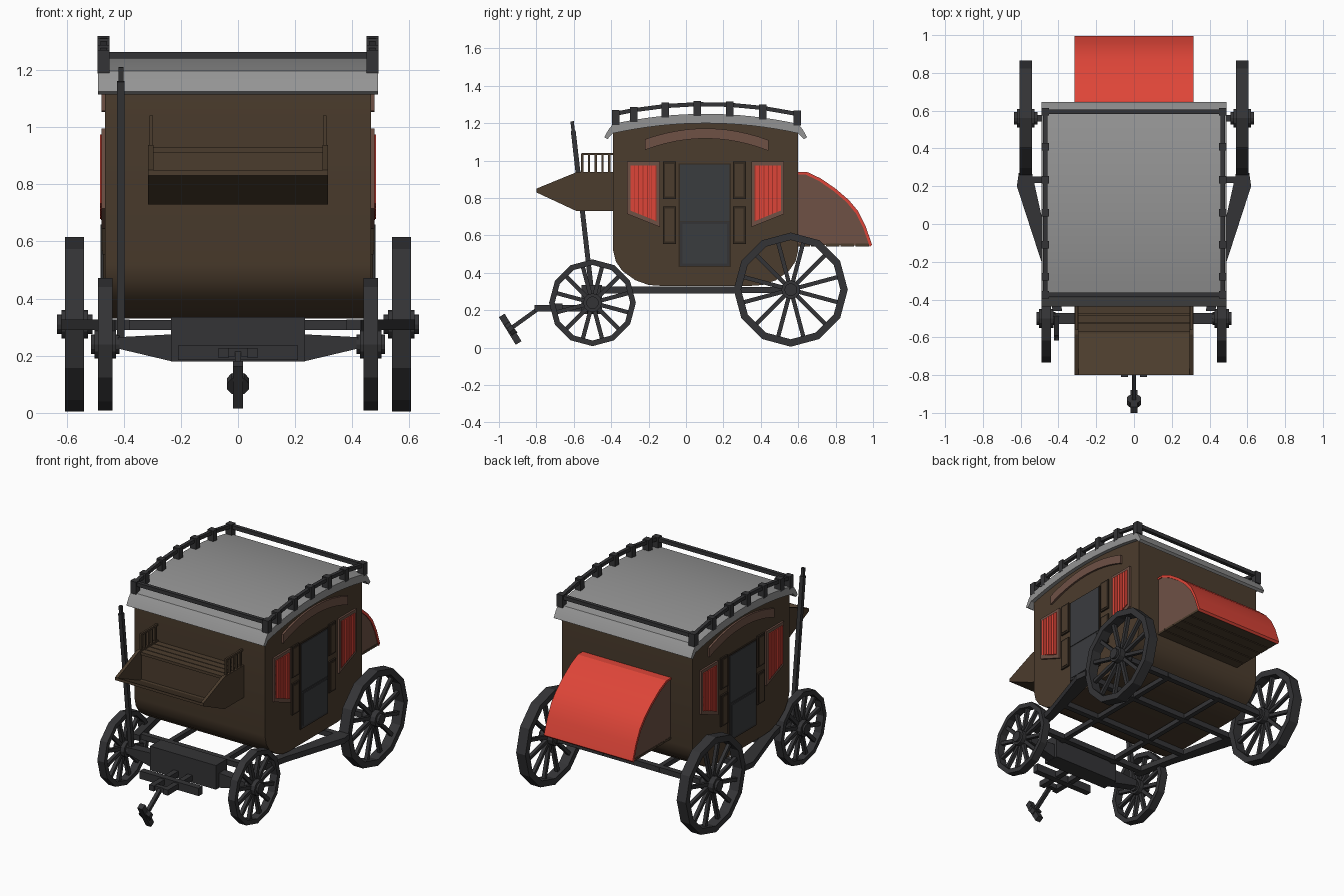
import bpy, bmesh, math
from mathutils import Vector, Matrix

cube = bpy.data.objects.get("Cube")
if cube:
    bpy.data.objects.remove(cube)


def material(name, *rgb):
    col = [((c / 255 + 0.055) / 1.055) ** 2.4 for c in rgb] + [1]
    m = bpy.data.materials.new(name)
    m.use_nodes = True
    m.diffuse_color = col
    m.node_tree.nodes["Principled BSDF"].inputs["Base Color"].default_value = col
    return m


WOOD = material("brown wood", 75, 60, 45)
EDGE = material("dark wood", 50, 40, 31)
TRIM = material("dusty brown", 110, 81, 69)
RED = material("red cloth", 222, 69, 56)
FOLD = material("deep red", 165, 48, 38)
IRON = material("dark iron", 52, 52, 54)
DOOR = material("slate door", 58, 60, 63)
ROOF = material("grey roof", 148, 148, 148)


def finish(name, bm, mat, smooth=False):
    bmesh.ops.recalc_face_normals(bm, faces=bm.faces)
    me = bpy.data.meshes.new(name)
    bm.to_mesh(me)
    bm.free()
    me.materials.append(mat)
    ob = bpy.data.objects.new(name, me)
    bpy.context.collection.objects.link(ob)
    if smooth:
        bpy.ops.object.select_all(action='DESELECT')
        ob.select_set(True)
        bpy.context.view_layer.objects.active = ob
        bpy.ops.object.shade_smooth_by_angle(angle=math.radians(25))
    return ob


def prism(name, pts, a, b, mat, axis="x", smooth=False):
    """Extrude a flat outline along one axis from a to b."""
    place = {"x": lambda u, v: (a, u, v), "y": lambda u, v: (u, a, v),
             "z": lambda u, v: (u, v, a)}[axis]
    bm = bmesh.new()
    face = bm.faces.new([bm.verts.new(place(u, v)) for u, v in pts])
    new = bmesh.ops.extrude_face_region(bm, geom=[face])["geom"]
    step = Vector([(b - a) * (axis == k) for k in "xyz"])
    bmesh.ops.translate(bm, vec=step, verts=[g for g in new if isinstance(g, bmesh.types.BMVert)])
    return finish(name, bm, mat, smooth)


def box(name, x, y, z, mat):
    """Box from (low, high) ranges."""
    return prism(name, [(x[0], y[0]), (x[1], y[0]), (x[1], y[1]), (x[0], y[1])], *z, mat, "z")


def add_bar(bm, p, q, w, sides=4):
    p, q = Vector(p), Vector(q)
    d = q - p
    m = Matrix.Translation((p + q) / 2) @ d.to_track_quat('Z', 'Y').to_matrix().to_4x4()
    if sides == 4:
        bmesh.ops.create_cube(bm, size=1, matrix=m @ Matrix.Diagonal((w, w, d.length, 1)))
    else:
        bmesh.ops.create_cone(bm, cap_ends=True, segments=sides, radius1=w, radius2=w,
                              depth=d.length, matrix=m)


def bars(name, pairs, w, mat, sides=4):
    bm = bmesh.new()
    for p, q in pairs:
        add_bar(bm, p, q, w, sides)
    return finish(name, bm, mat)


MID = 0.105


def roof_z(y):
    return 1.25 - 0.22 * (y - MID) ** 2


def span(a, b, n):
    return [a + (b - a) * i / n for i in range(n + 1)]


# Cabin with rounded lower corners
low = [(-0.39, 0.52), (-0.375, 0.46), (-0.34, 0.41), (-0.27, 0.36), (-0.2, 0.335), (-0.13, 0.33)]
arc = span(-0.39, 0.6, 16)
cabin = low + [(2 * MID - y, z) for y, z in reversed(low)]
cabin += [(y, roof_z(y) - 0.035) for y in reversed(arc)]
prism("cabin_body", cabin, -0.465, 0.465, WOOD, smooth=True)

# Roof with drooping lips
top = [(-0.437, 1.125), (-0.415, 1.165)] + [(y, roof_z(y)) for y in arc]
top += [(0.625, 1.165), (0.647, 1.125)]
under = [(y, roof_z(y) - 0.05) for y in reversed(arc)]
prism("roof", top + [(0.63, 1.115)] + under + [(-0.42, 1.115)], -0.49, 0.49, ROOF, smooth=True)

# Roof rack
posts = [-0.375, -0.28, -0.11, 0.06, 0.235, 0.41, 0.595]
for s in (-1, 1):
    for y in posts:
        z = roof_z(y)
        box("rack_post", (s * 0.47 - 0.021, s * 0.47 + 0.021), (y - 0.02, y + 0.02),
            (z - 0.01, z + 0.07), IRON)
    rail = [(s * 0.47, y, roof_z(y) + 0.052) for y in posts]
    bars("rack_side_rail", zip(rail, rail[1:]), 0.022, IRON)
for y in (posts[0], posts[-1]):
    z = roof_z(y) + 0.052
    bars("rack_cross_rail", [((-0.47, y, z), (0.47, y, z))], 0.024, IRON)


# Cabin side details, on both sides
def side_plate(name, s, pts, d, mat):
    return prism(name, pts, s * 0.46, s * (0.465 + d), mat)


def rect(y0, y1, z0, z1):
    return [(y0, z0), (y1, z0), (y1, z1), (y0, z1)]


def sill(t):
    return 0.715 - 0.07 * t


for s in (-1, 1):
    side_plate("door", s, rect(-0.04, 0.24, 0.43, 0.985), 0.008, EDGE)
    side_plate("door_upper", s, rect(-0.033, 0.233, 0.675, 0.978), 0.012, DOOR)
    side_plate("door_lower", s, rect(-0.033, 0.233, 0.437, 0.672), 0.012, IRON)
    side_plate("door_panel", s, rect(-0.018, 0.218, 0.45, 0.66), 0.016, DOOR)
    for y in (-0.123, 0.25):
        for z in (0.555, 0.795):
            side_plate("panel_frame", s, rect(y, y + 0.07, z, z + 0.2), 0.01, EDGE)
            side_plate("panel", s, rect(y + 0.012, y + 0.058, z + 0.012, z + 0.188), 0.013, WOOD)
    # Arched header above the door
    ys = span(-0.22, 0.44, 12)
    crown = [(y, 1.172 - 0.55 * (y - MID) ** 2) for y in ys]
    belly = [(y, 1.118 - 0.58 * (y - MID) ** 2) for y in reversed(ys)]
    side_plate("door_header", s, crown + belly, 0.012, TRIM)
    # Slant-bottomed windows with pleated curtains
    for front in (True, False):
        def at(t, z):
            y = -0.315 + 0.175 * t
            return (y if front else 2 * MID - y, z)
        side_plate("window_frame", s, [at(0, sill(0)), at(1, sill(1)), at(1, 0.995), at(0, 0.995)],
                   0.012, TRIM)
        side_plate("window_back", s, [at(0.1, sill(0) + 0.02), at(0.9, sill(1) + 0.03),
                                      at(0.9, 0.975), at(0.1, 0.975)], 0.014, FOLD)
        for i in range(6):
            a = 0.1 + i * 0.8 / 6
            b = a + 0.105
            side_plate("curtain_pleat", s, [at(a, sill(a) + 0.025), at(b, sill(b) + 0.025),
                                            at(b, 0.975), at(a, 0.975)], 0.018, RED)

# Driver's box: sides, footboard, bench and arm rails
side = [(-0.8, 0.83), (-0.585, 0.73), (-0.385, 0.73), (-0.385, 0.938), (-0.585, 0.938), (-0.8, 0.85)]
for s in (-1, 1):
    prism("driver_box_side", side, s * 0.295, s * 0.315, WOOD)
    ys = span(-0.555, -0.41, 4)
    bars("arm_rail", [((s * 0.303, y, 0.93), (s * 0.303, y, 1.035)) for y in ys]
         + [((s * 0.303, ys[0] - 0.005, 1.035), (s * 0.303, -0.385, 1.035))], 0.012, WOOD)
prism("footboard", [(-0.8, 0.83), (-0.585, 0.73), (-0.385, 0.73), (-0.385, 0.75), (-0.58, 0.75),
                    (-0.8, 0.848)], -0.305, 0.305, WOOD)
box("bench_front", (-0.3, 0.3), (-0.56, -0.54), (0.74, 0.915), WOOD)
for i in range(4):
    y = -0.57 + i * 0.047
    box("bench_slat", (-0.3, 0.3), (y, y + 0.042), (0.91, 0.928), WOOD)

# Rear luggage boot
curve = [(0.59, 0.938), (0.65, 0.938), (0.72, 0.905), (0.8, 0.85), (0.87, 0.79), (0.92, 0.73),
         (0.96, 0.65), (0.995, 0.55)]
prism("boot_side", [(0.59, 0.55)] + [(y - 0.004, z - 0.004) for y, z in curve], -0.31, 0.31, TRIM)
inner = [(y - 0.012, z - 0.012) for y, z in reversed(curve)]
prism("boot_cover", curve + inner, -0.316, 0.316, RED, smooth=True)
for i in range(5):
    y = 0.59 + i * 0.079
    box("boot_floor_board", (-0.312, 0.312), (y, y + 0.072), (0.541, 0.556), WOOD)


# Wheels: twelve-sided rim, spokes and hub
def wheel(name, x, y, z, r, width, hub):
    c = Vector((x, y, z))
    bm = bmesh.new()
    t = 0.13 * r
    ring = [bm.verts.new(c + Vector((dx, 0, dr))) for dx, dr in
            ((-width, r), (width, r), (width, r - t), (-width, r - t))]
    loop = [bm.edges.new((ring[i], ring[i - 1])) for i in range(4)]
    bmesh.ops.spin(bm, geom=ring + loop, cent=c, axis=(1, 0, 0), angle=math.tau, steps=12,
                   use_merge=True)
    bmesh.ops.remove_doubles(bm, verts=bm.verts, dist=0.0005)
    for i in range(12):
        a = math.tau * (i + 0.5) / 12
        add_bar(bm, c, c + Vector((0, math.cos(a), math.sin(a))) * (r - t * 0.9), 0.022)
    for half, rad in ((hub * 0.75, 0.05), (hub, 0.034)):
        add_bar(bm, c - Vector((half, 0, 0)), c + Vector((half, 0, 0)), rad, 12)
    finish(name, bm, IRON)


for s in (-1, 1):
    wheel("rear_wheel", s * 0.572, 0.56, 0.31, 0.305, 0.033, 0.062)
    wheel("front_wheel", s * 0.465, -0.5, 0.24, 0.232, 0.025, 0.05)

# Undercarriage
Z = 0.308
for s in (-1, 1):
    prism("side_beam", [(s * 0.38, -0.46), (s * 0.43, -0.46), (s * 0.49, -0.2), (s * 0.62, 0.2),
                        (s * 0.61, 0.27), (s * 0.54, 0.27), (s * 0.44, -0.18)],
          Z - 0.018, Z + 0.018, IRON, "z")
    prism("front_axle_arm", [(s * 0.23, 0.18), (s * 0.42, 0.225), (s * 0.42, 0.265),
                             (s * 0.23, 0.275)], -0.53, -0.47, IRON, "y")
    bars("chassis_rail", [((s * 0.2, -0.5, Z), (s * 0.2, 0.58, Z))], 0.03, IRON)
    bars("pole_bracket", [((s * 0.05, -0.81, 0.21), (s * 0.05, -0.5, 0.21))], 0.035, IRON)
bars("cross_members", [((-w, y, Z), (w, y, Z)) for y, w in
                       ((-0.42, 0.4), (-0.1, 0.47), (0.235, 0.56), (0.56, 0.56))], 0.035, IRON)
box("front_axle_block", (-0.235, 0.235), (-0.56, -0.45), (0.18, 0.335), IRON)
box("draw_bar", (-0.21, 0.21), (-0.7, -0.66), (0.185, 0.235), IRON)

# Draw pole and handle
box("pole_pivot", (-0.05, 0.05), (-0.8, -0.77), (0.195, 0.225), IRON)
bars("draw_pole", [((0, -0.78, 0.215), (0, -0.94, 0.1))], 0.022, IRON)
bars("pole_handle", [((0, -0.985, 0.172), (0, -0.895, 0.025))], 0.036, IRON)
bars("pole_collar", [((0, -0.925, 0.112), (0, -0.95, 0.093))], 0.04, IRON, 10)

# Brake lever
bars("brake_lever", [((-0.41, -0.5, 0.26), (-0.41, -0.603, 1.16))], 0.026, IRON)
bars("brake_grip", [((-0.41, -0.602, 1.15), (-0.41, -0.609, 1.21))], 0.018, IRON)
